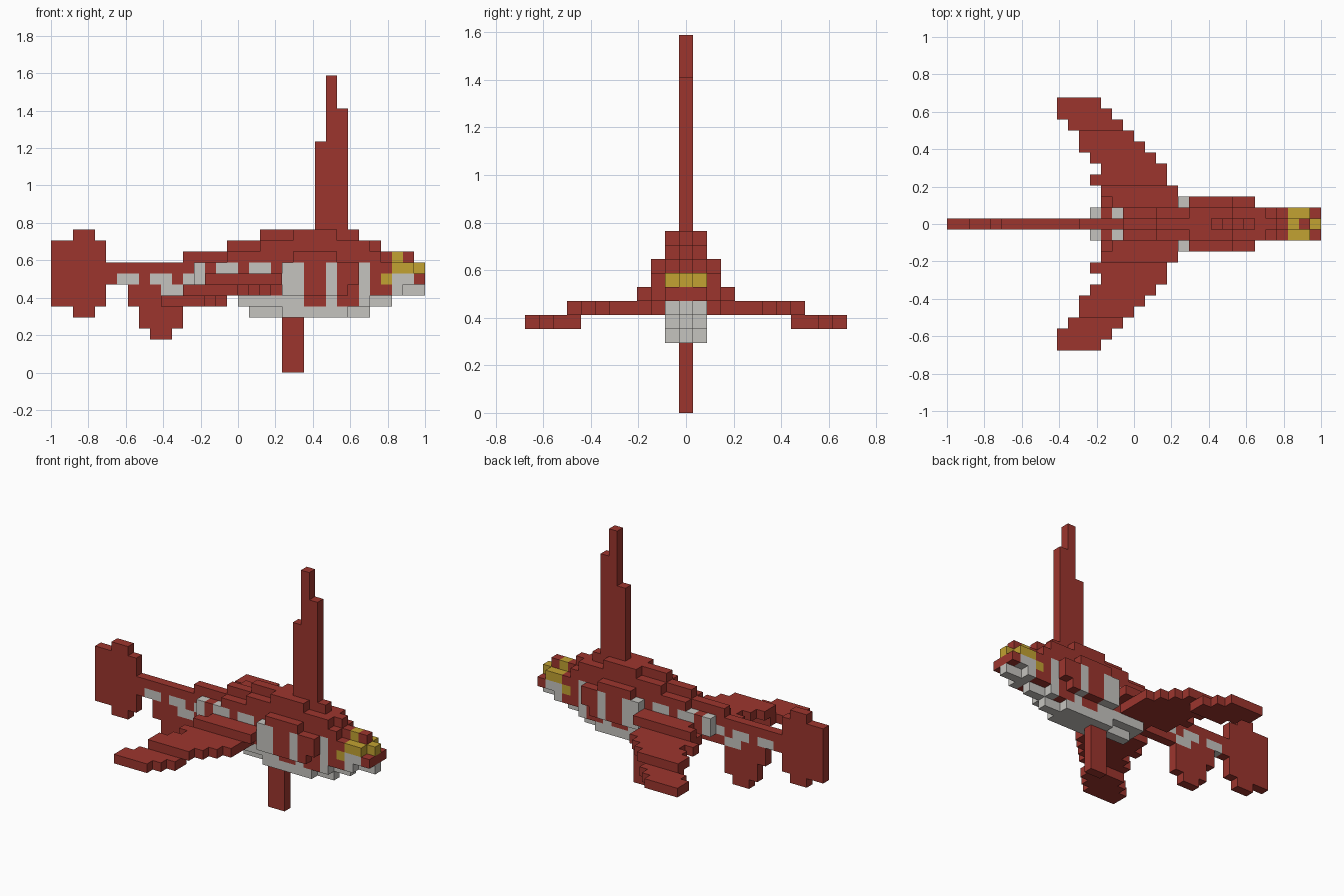
import bpy, bmesh
from mathutils import Vector

cube = bpy.data.objects.get("Cube")
if cube:
    bpy.data.objects.remove(cube, do_unlink=True)

U = 2 / 34          # size of one block
cells = {}          # (i, j, k) -> (part, colour index)
RED, GREY, GOLD = 0, 1, 2


def make_material(name, rgb):
    m = bpy.data.materials.new(name)
    m.use_nodes = True
    m.diffuse_color = (*rgb, 1)
    m.node_tree.nodes["Principled BSDF"].inputs["Base Color"].default_value = (*rgb, 1)
    return m


materials = [make_material("brick red", (0.335, 0.036, 0.027)),
             make_material("pale grey", (0.56, 0.55, 0.52)),
             make_material("golden yellow", (0.54, 0.36, 0.032))]


def fill(part, colour, i0, i1, k0, k1, j0=0, j1=0):
    """Fill blocks from i0 to i1 and k0 to k1, mirrored across y for rows j0..j1."""
    for i in range(i0, i1):
        for k in range(k0, k1):
            for j in range(j0, j1 + 1):
                for s in (-1, 1):
                    cells[(i, s * j, k)] = (part, colour)


def paint(colour, i0, i1, k0, k1, rows=(0, 1, 2), parts=("body", "side_plate", "anal_fin")):
    """Recolour existing blocks."""
    for (i, j, k), (part, _) in list(cells.items()):
        if i0 <= i < i1 and k0 <= k < k1 and abs(j) in rows and part in parts:
            cells[(i, j, k)] = (part, colour)


# Tail fin
fill("tail_fin", RED, 0, 5, 6, 12)
fill("tail_fin", RED, 2, 4, 5, 13)

# Anal fin under the tail stalk
fill("anal_fin", RED, 7, 12, 6, 8)
fill("anal_fin", RED, 8, 12, 4, 6)
fill("anal_fin", RED, 9, 11, 3, 4)

# Body: tail stalk, then layers (middle row length, then three-row length)
fill("body", RED, 5, 13, 8, 10)
fill("body", RED, 12, 17, 7, 8)
layers = [
    (5, GREY, 18, 29, 21, 27),
    (6, GREY, 17, 31, 17, 29),
    (7, RED, 16, 31, 16, 31),
    (8, RED, 13, 31, 13, 31),
    (9, RED, 13, 31, 13, 31),
    (10, RED, 12, 31, 16, 30),
    (11, RED, 16, 30, 19, 29),
    (12, RED, 19, 28, 22, 26),
]
for k, colour, a, b, c, d in layers:
    fill("body", colour, a, b, k, k + 1)
    fill("body", colour, c, d, k, k + 1, 1, 1)

# Raised plates on the flanks
fill("side_plate", RED, 21, 27, 7, 10, 2, 2)
fill("side_plate", RED, 27, 28, 8, 10, 2, 2)
fill("side_plate", RED, 22, 26, 10, 11, 2, 2)

# Head and jaws
fill("head", GREY, 31, 32, 7, 8, 0, 1)
fill("head", GREY, 32, 34, 7, 8)
fill("head", GREY, 31, 33, 8, 9, 0, 1)
fill("head", RED, 33, 34, 8, 9, 0, 1)
fill("head", GOLD, 31, 33, 9, 10, 0, 1)
fill("head", GOLD, 33, 34, 9, 10)
fill("head", GOLD, 31, 32, 10, 11)
fill("head", RED, 32, 33, 10, 11)

# Pale markings along the stalk, body and plates
for box in [(6, 8, 8, 9), (9, 11, 8, 9), (10, 12, 7, 8), (12, 13, 8, 9),
            (13, 14, 8, 10), (15, 17, 9, 10), (18, 20, 9, 10),
            (21, 23, 6, 10), (25, 26, 6, 10), (28, 29, 6, 10)]:
    paint(GREY, *box)
# Red bars running down into the belly, and the gold cheek
paint(RED, 23, 25, 6, 7, rows=(1,))
paint(RED, 26, 28, 6, 7, rows=(1,))
paint(GOLD, 30, 31, 8, 9)

# Tall dorsal fin and lower keel fin
for i, top in ((24, 21), (25, 27), (26, 24)):
    fill("dorsal_fin", RED, i, i + 1, 13, top)
fill("keel_fin", RED, 21, 23, 0, 5)

# Swept wing fins: (row, start, end, lowest layer)
for j, a, b, k in [(2, 15, 21, 8), (3, 14, 21, 8), (4, 13, 20, 7), (5, 14, 20, 7),
                   (6, 13, 19, 7), (7, 12, 18, 7), (8, 12, 17, 7), (9, 11, 16, 6),
                   (10, 10, 15, 6), (11, 10, 14, 6)]:
    fill("wing_fins", RED, a, b, k, k + 1, j, j)
fill("wing_fins", RED, 14, 20, 7, 8, 2, 3)
fill("wing_fins", RED, 12, 16, 6, 7, 8, 8)


def build(part):
    """Make one object from the exposed block faces of a part."""
    bm = bmesh.new()
    for (i, j, k), (name, colour) in cells.items():
        if name != part:
            continue
        centre = Vector((i - 16.5, j, k + 0.5)) * U
        for axis in range(3):
            for s in (-1, 1):
                near = [i, j, k]
                near[axis] += s
                if tuple(near) in cells:
                    continue
                n, a, b = Vector(), Vector(), Vector()
                n[axis], a[(axis + 1) % 3], b[(axis + 2) % 3] = s, s, 1
                corners = [centre + (n + a * p + b * q) * U / 2
                           for p, q in ((-1, -1), (1, -1), (1, 1), (-1, 1))]
                face = bm.faces.new([bm.verts.new(c) for c in corners])
                face.material_index = colour
    bmesh.ops.remove_doubles(bm, verts=bm.verts, dist=U / 100)
    bmesh.ops.dissolve_limit(bm, angle_limit=0.01, verts=bm.verts, edges=bm.edges,
                             delimit={'MATERIAL'})
    mesh = bpy.data.meshes.new(part)
    bm.to_mesh(mesh)
    bm.free()
    for m in materials:
        mesh.materials.append(m)
    bpy.context.collection.objects.link(bpy.data.objects.new(part, mesh))


for part in sorted({p for p, _ in cells.values()}):
    build(part)
